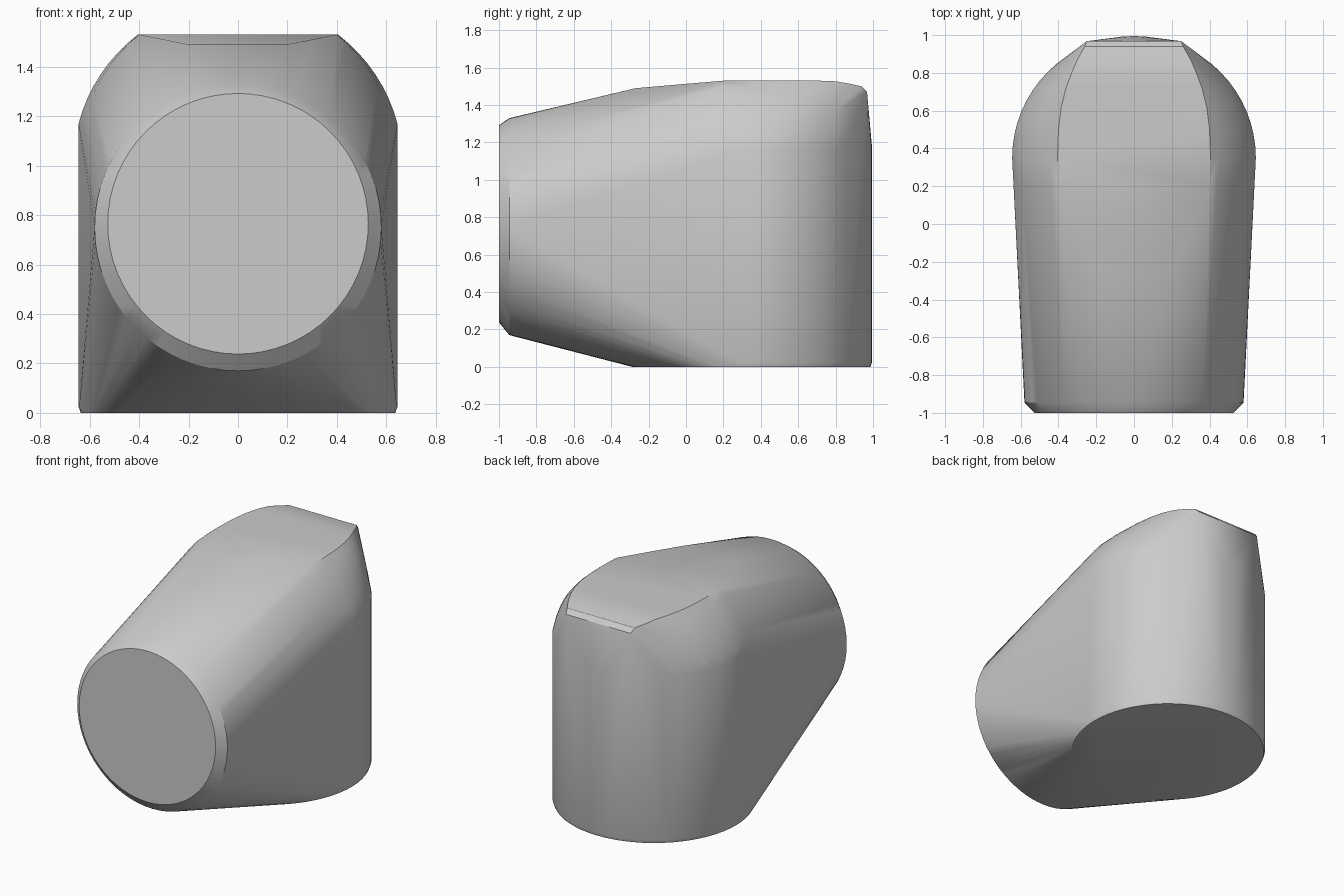
import bpy, bmesh, math

cube = bpy.data.objects.get("Cube")
if cube:
    bpy.data.objects.remove(cube, do_unlink=True)

# Single plain grey
grey = bpy.data.materials.new("light grey")
grey.diffuse_color = (0.6, 0.6, 0.6, 1)
grey.use_nodes = True
grey.node_tree.nodes["Principled BSDF"].inputs["Base Color"].default_value = (0.6, 0.6, 0.6, 1)

N = 64
R, CY = 0.645, 0.35          # upright body: radius and centre along y
RIM, TOP = 1.17, 1.53        # shoulder start and crown height


def angles():
    return [2 * math.pi * i / N for i in range(N)]


def front_ring(y, r, z):
    return [(r * math.cos(a), y, z + r * math.sin(a)) for a in angles()]


def level_ring(z, r):
    return [(r * math.cos(a), CY + r * math.sin(a), z) for a in angles()]


points = []
# Round flat nose with a narrow bevel
points += front_ring(-1.0, 0.527, 0.765)
points += front_ring(-0.945, 0.58, 0.75)
# Upright round body with a thin bevel at the foot
points += level_ring(0.0, 0.636)
points += level_ring(0.025, R)
points += level_ring(1.0, R)
points += [p for p in level_ring(RIM, R) if p[1] >= 0.3]

# Rounded shoulders: (y, half width of the crown, crown height)
sections = [(0.2, 0.40, 1.53), (0.35, 0.405, 1.53), (0.5, 0.40, 1.53), (0.62, 0.385, 1.53),
            (0.72, 0.36, 1.53), (0.8, 0.33, 1.527), (0.87, 0.30, 1.515), (0.94, 0.26, 1.50)]
for y, crown, top in sections:
    wall = math.sqrt(R * R - (y - CY) ** 2)
    for i in range(1, 9):
        t = i / 8
        a = math.radians(15 + 38 * t)
        # share of the way from wall to crown, along a circular arc
        u = (math.cos(math.radians(15)) - math.cos(a)) / (math.cos(math.radians(15)) - math.cos(math.radians(53)))
        v = (math.sin(a) - math.sin(math.radians(15))) / (math.sin(math.radians(53)) - math.sin(math.radians(15)))
        x = wall + (crown - wall) * u
        z = RIM + (top - RIM) * v
        points += [(x, y, z), (-x, y, z)]

# Front edge of the crown and the short edge at the back
for s in (-1, 1):
    points += [(s * 0.2, -0.27, 1.49), (s * 0.3, -0.04, 1.51), (s * 0.25, 0.968, 1.47)]

# Wrap the rings in one tight skin
bm = bmesh.new()
for p in points:
    bm.verts.new(p)
hull = bmesh.ops.convex_hull(bm, input=bm.verts[:])
inner = {g for g in hull["geom_interior"] + hull["geom_unused"] if isinstance(g, bmesh.types.BMVert)}
bmesh.ops.delete(bm, geom=list(inner), context="VERTS")
bmesh.ops.dissolve_limit(bm, angle_limit=math.radians(0.5), verts=bm.verts[:], edges=bm.edges[:])
bmesh.ops.recalc_face_normals(bm, faces=bm.faces[:])
mesh = bpy.data.meshes.new("body")
bm.to_mesh(mesh)
bm.free()

body = bpy.data.objects.new("body", mesh)
bpy.context.collection.objects.link(body)
mesh.materials.append(grey)
bpy.context.view_layer.objects.active = body
body.select_set(True)
bpy.ops.object.shade_smooth_by_angle(angle=math.radians(30))
